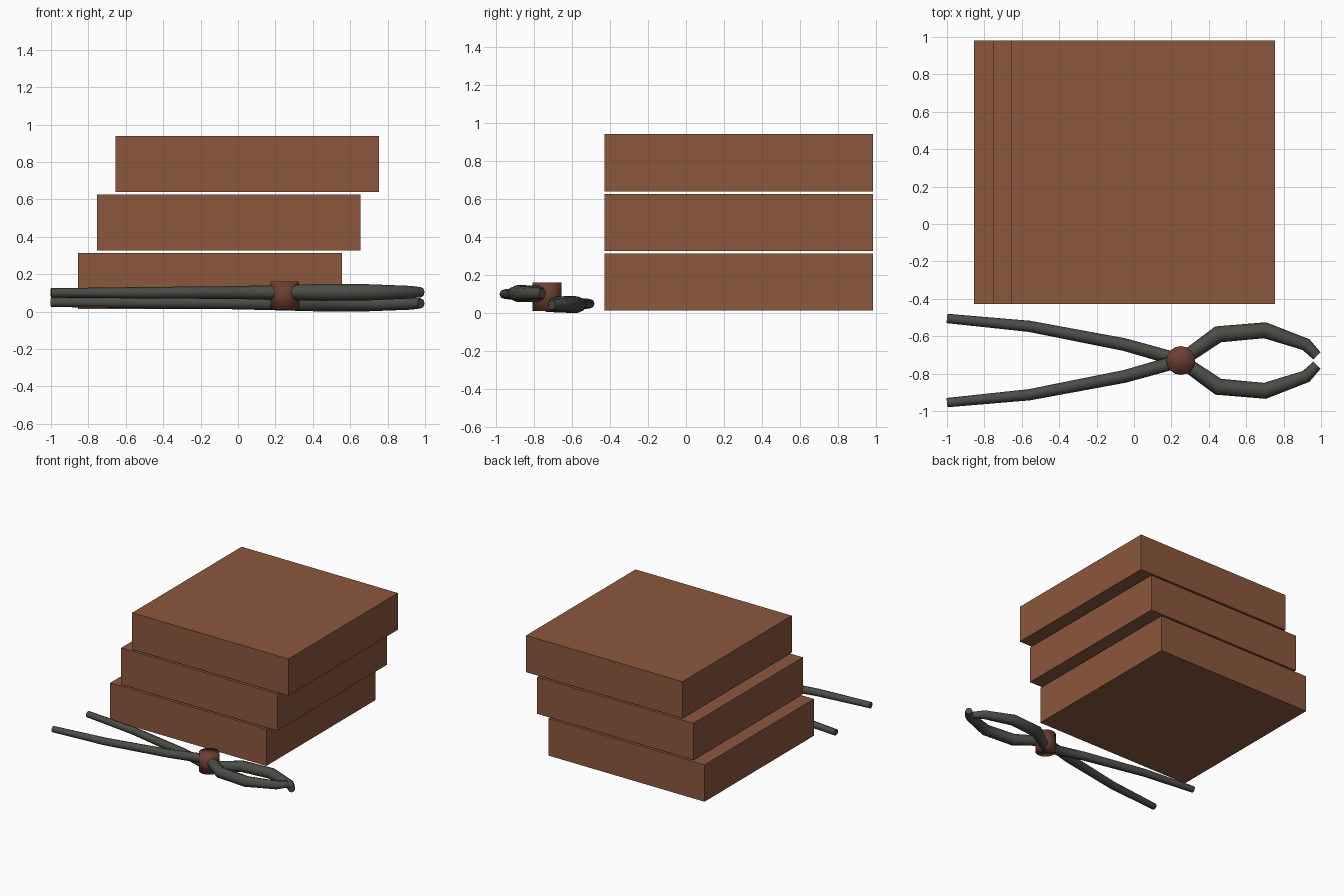
import bpy

cube = bpy.data.objects.get("Cube")
if cube:
    bpy.data.objects.remove(cube, do_unlink=True)


def material(name, color):
    mat = bpy.data.materials.new(name)
    mat.use_nodes = True
    mat.diffuse_color = (*color, 1)
    mat.node_tree.nodes["Principled BSDF"].inputs["Base Color"].default_value = (*color, 1)
    return mat


clay = material("clay_brown", (0.26, 0.096, 0.046))
iron = material("dark_iron", (0.07, 0.073, 0.062))
rust = material("rust_brown", (0.15, 0.05, 0.03))

# Stack of three slabs, each shifted sideways from the one below
for i, name in enumerate(("bottom_slab", "middle_slab", "top_slab")):
    bpy.ops.mesh.primitive_cube_add(size=1, location=(-0.15 + 0.1 * i, 0.277, 0.164 + 0.313 * i))
    slab = bpy.context.object
    slab.name = name
    slab.dimensions = (1.41, 1.41, 0.3)
    bpy.ops.object.transform_apply(location=False, rotation=False, scale=True)
    slab.data.materials.append(clay)

# Tong arms: x, offset from the centre line, radius
PIVOT_X, PIVOT_Y = 0.25, -0.73
ARM = [(-1, 0.225, 0.025), (-0.56, 0.183, 0.03), (-0.05, 0.085, 0.034),
       (PIVOT_X, 0, 0.04), (0.45, 0.14, 0.045), (0.7, 0.162, 0.043),
       (0.92, 0.085, 0.034), (0.978, 0.025, 0.027)]


def tong_arm(name, side, z_start, z_end):
    curve = bpy.data.curves.new(name, "CURVE")
    curve.dimensions = "3D"
    curve.bevel_depth = 1
    curve.bevel_resolution = 2
    curve.use_fill_caps = True
    spline = curve.splines.new("POLY")
    spline.points.add(len(ARM) - 1)
    for point, (x, offset, radius) in zip(spline.points, ARM):
        z = z_start + (z_end - z_start) * (x + 1) / 2
        point.co = (x, PIVOT_Y + side * offset, z, 1)
        point.radius = radius
    arm = bpy.data.objects.new(name, curve)
    bpy.context.collection.objects.link(arm)
    bpy.ops.object.select_all(action="DESELECT")
    arm.select_set(True)
    bpy.context.view_layer.objects.active = arm
    bpy.ops.object.convert(target="MESH")
    arm = bpy.context.object
    arm.name = name
    arm.data.materials.clear()
    arm.data.materials.append(iron)
    bpy.ops.object.shade_smooth_by_angle(angle=0.9)


tong_arm("upper_tong_arm", -1, 0.1, 0.104)
tong_arm("lower_tong_arm", 1, 0.05, 0.044)

# Pivot pin joining the arms
bpy.ops.mesh.primitive_cylinder_add(vertices=16, radius=0.077, depth=0.148,
                                    location=(PIVOT_X, PIVOT_Y, 0.086))
pin = bpy.context.object
pin.name = "pivot_pin"
pin.data.materials.append(rust)
bpy.ops.object.shade_smooth()
